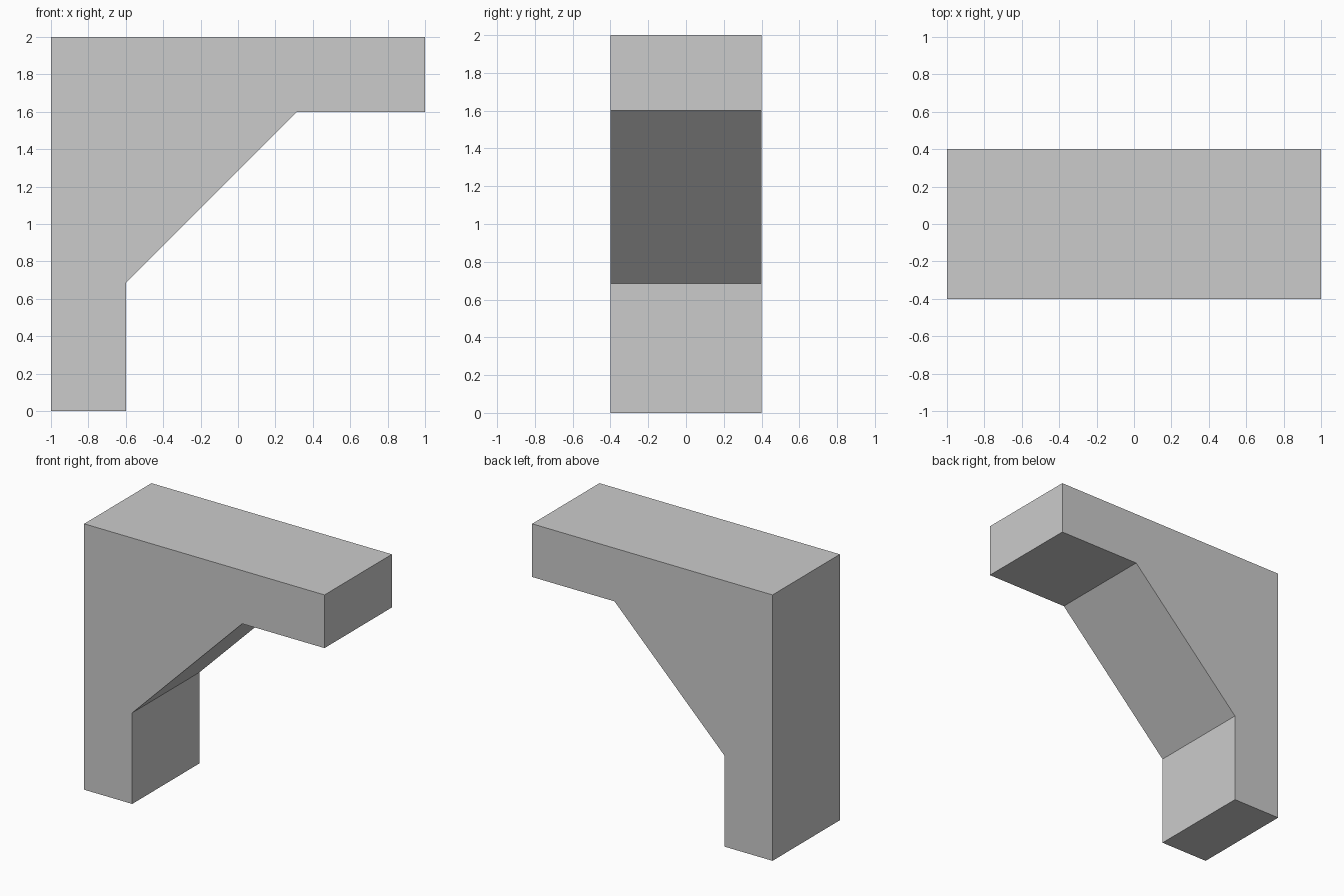
import bpy
import bmesh

if "Cube" in bpy.data.objects:
    bpy.data.objects.remove(bpy.data.objects["Cube"])

DEPTH = 0.8


def extruded(name, profile):
    """Extrude an x-z outline along y, centred on y = 0."""
    bm = bmesh.new()
    face = bm.faces.new([bm.verts.new((x, -DEPTH / 2, z)) for x, z in profile])
    new = bmesh.ops.extrude_face_region(bm, geom=[face])["geom"]
    verts = [v for v in new if isinstance(v, bmesh.types.BMVert)]
    bmesh.ops.translate(bm, verts=verts, vec=(0, DEPTH, 0))
    bmesh.ops.recalc_face_normals(bm, faces=bm.faces)
    mesh = bpy.data.meshes.new(name)
    bm.to_mesh(mesh)
    bm.free()
    obj = bpy.data.objects.new(name, mesh)
    bpy.context.collection.objects.link(obj)
    return obj


# Horizontal arm across the top
extruded("top_arm", [(-1, 1.6), (1, 1.6), (1, 2), (-1, 2)])

# Upright post widening into the diagonal brace under the arm
extruded("braced_post", [(-1, 0), (-0.6, 0), (-0.6, 0.685), (0.315, 1.6), (-1, 1.6)])
